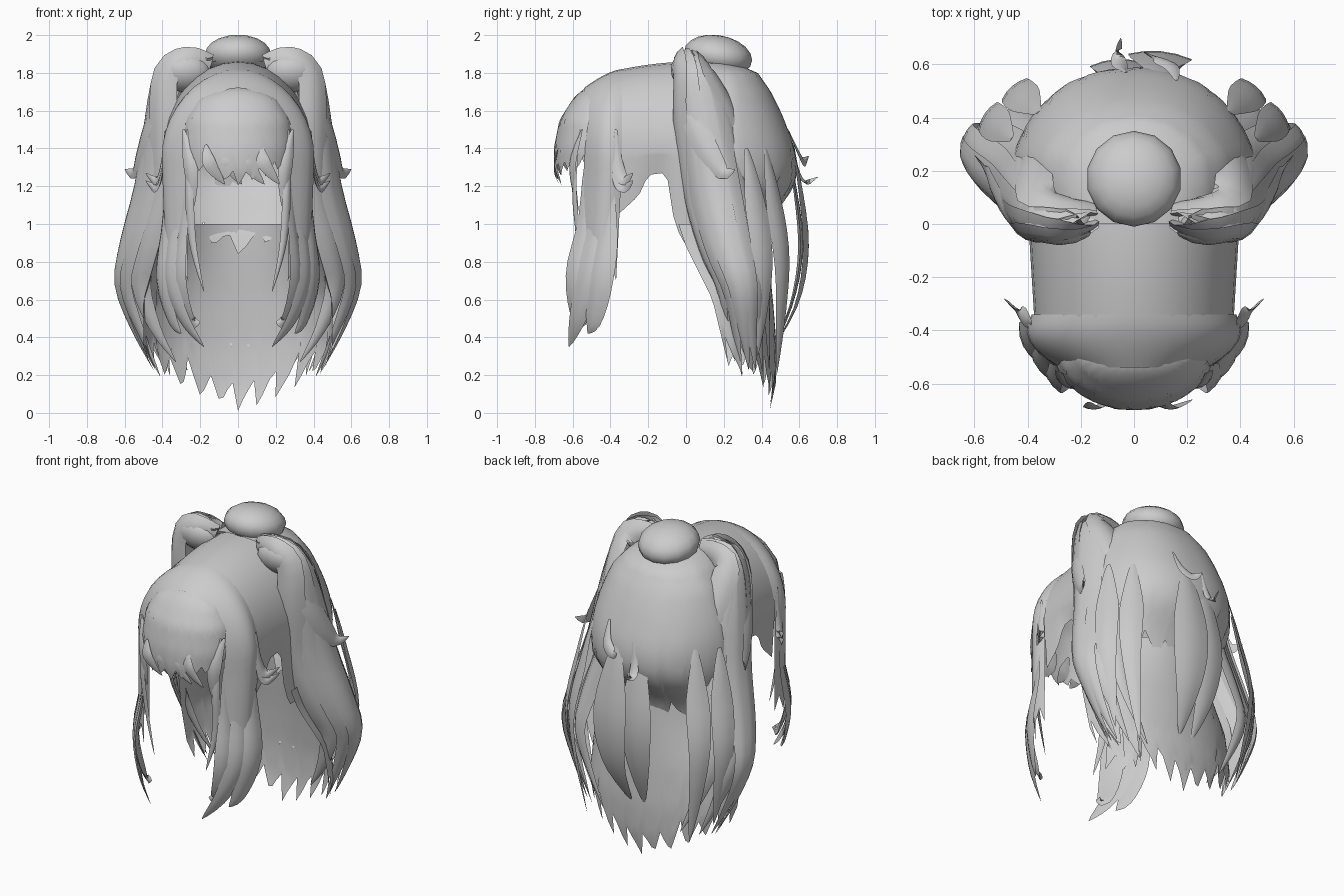
import bpy, bmesh, math, random
from mathutils import Vector

random.seed(4)
if "Cube" in bpy.data.objects:
    bpy.data.objects.remove(bpy.data.objects["Cube"])

hair = bpy.data.materials.new("hair_grey")
hair.use_nodes = True
hair.diffuse_color = (0.6, 0.6, 0.6, 1)
hair.node_tree.nodes["Principled BSDF"].inputs["Base Color"].default_value = (0.6, 0.6, 0.6, 1)


def finish(name, bm):
    bmesh.ops.recalc_face_normals(bm, faces=bm.faces)
    mesh = bpy.data.meshes.new(name)
    bm.to_mesh(mesh)
    bm.free()
    mesh.materials.append(hair)
    ob = bpy.data.objects.new(name, mesh)
    bpy.context.collection.objects.link(ob)
    bpy.ops.object.select_all(action="DESELECT")
    ob.select_set(True)
    bpy.context.view_layer.objects.active = ob
    bpy.ops.object.shade_smooth_by_angle(angle=math.radians(40))


def lerp(a, b, t):
    return a + (b - a) * t


def lookup(table, z):
    """Linear lookup in rows (z, a, b, ...) listed from high z to low z."""
    if z >= table[0][0]:
        return table[0][1:]
    for a, b in zip(table, table[1:]):
        if z >= b[0]:
            t = (z - a[0]) / (b[0] - a[0])
            return [lerp(p, q, t) for p, q in zip(a[1:], b[1:])]
    return table[-1][1:]


def spline(pts, t):
    """Catmull-Rom point on a path, t in 0..1."""
    s = min(t, 0.9999) * (len(pts) - 1)
    i = int(s)
    f = s - i
    p = [Vector(pts[max(0, min(len(pts) - 1, i + k))]) for k in (-1, 0, 1, 2)]
    return 0.5 * (2 * p[1] + (p[2] - p[0]) * f + (2 * p[0] - 5 * p[1] + 4 * p[2] - p[3]) * f * f
                  + (3 * p[1] - p[0] - 3 * p[2] + p[3]) * f ** 3)


def surface(name, fn, nu, nv):
    """Grid sheet from fn(column, v)."""
    bm = bmesh.new()
    g = [[bm.verts.new(fn(i, j / nv)) for i in range(nu + 1)] for j in range(nv + 1)]
    for j in range(nv):
        for i in range(nu):
            bm.faces.new((g[j][i], g[j][i + 1], g[j + 1][i + 1], g[j + 1][i]))
    bmesh.ops.remove_doubles(bm, verts=bm.verts, dist=0.0005)
    finish(name, bm)


def teeth(count, step, depth):
    """Ragged hem offsets: a point every few columns, uneven notches between."""
    out = []
    for i in range(count + 1):
        k = i % step
        out.append(random.uniform(0, 0.25) * depth if k == 0 else
                   depth * random.uniform(0.7, 1) * (k / (step - 1)))
    return out


def lock(name, pts, width, thick, out, n=14, root=0.15):
    """Tapered leaf-shaped lock swept along a path, facing the direction out."""
    bm = bmesh.new()
    out = Vector(out).normalized()
    rings = []
    for i in range(n + 1):
        t = i / n
        c = spline(pts, t)
        tan = (spline(pts, min(1, t + 0.02)) - spline(pts, max(0, t - 0.02))).normalized()
        side = tan.cross(out).normalized()
        nor = side.cross(tan).normalized()
        s = lerp(root, 1, min(1, t * 2.5)) * max(0.02, 1 - max(0, (t - 0.5) / 0.5) ** 1.6)
        ring = [c + side * width / 2 * s * a + nor * thick * s * b
                for a, b in ((-1, 0), (-0.5, 0.75), (0, 1), (0.5, 0.75), (1, 0), (0, -0.3))]
        rings.append([bm.verts.new(p) for p in ring])
    for a, b in zip(rings, rings[1:]):
        for k in range(6):
            bm.faces.new((a[k], a[(k + 1) % 6], b[(k + 1) % 6], b[k]))
    bm.faces.new(rings[0])
    bm.faces.new(rings[-1])
    finish(name, bm)


def pair(name, pts, width, thick, out, **kw):
    for s, label in ((1, "left"), (-1, "right")):
        lock(label + "_" + name, [(s * x, y, z) for x, y, z in pts], width, thick,
             (s * out[0], out[1], out[2]), **kw)


def puff(name, centre, radii, tilt):
    """Rounded clump; tilt lowers it towards the back."""
    bm = bmesh.new()
    bmesh.ops.create_uvsphere(bm, u_segments=14, v_segments=10, radius=1)
    for v in bm.verts:
        x, y, z = (c * r for c, r in zip(v.co, radii))
        v.co = Vector(centre) + Vector((x, y, z - y * tilt))
    finish(name, bm)


# Back of the scalp: a full dome, pinched towards the ears, with a ragged hem
cap = [(1.87, 0, 0), (1.86, .2, .24), (1.8, .31, .38), (1.7, .39, .45), (1.6, .43, .5), (1.5, .465, .54),
       (1.4, .485, .575), (1.3, .49, .59), (1.2, .49, .575), (1.12, .47, .52), (1.0, .42, .43), (.8, .37, .38)]
hem = teeth(40, 4, 0.13)


def cap_point(i, v):
    a = math.radians(lerp(-90, 90, i / 40))
    z = lerp(1.87, 0.83 + 0.14 * abs(math.sin(a)) + hem[i], v ** 1.6)
    rx, ry = lookup(cap, z)
    x = rx * math.copysign(abs(math.sin(a)) ** 0.88, a)
    y = ry * max(0, math.cos(a)) ** 0.88
    return x * (0.8 + 0.2 * min(1, y / 0.25)), y, z


surface("back_scalp", cap_point, 40, 20)


# Middle of the scalp: an arch with a raised edge above each ear
def arch(i, n, half, top, spring, foot):
    """Arch in x and z with straight legs over the outer quarter of columns."""
    q = n // 4
    if q <= i <= n - q:
        a = math.radians(lerp(-90, 90, (i - q) / (n - 2 * q)))
        return half * math.sin(a), spring + (top - spring) * math.cos(a)
    k = (q - i if i < q else i - n + q) / q
    return math.copysign(half, i - n / 2) * (1 - 0.06 * k), lerp(spring, foot, k)


ear = [(0.05, .9), (-.02, .9), (-.07, 1.05), (-.09, 1.22), (-.12, 1.27), (-.2, 1.26), (-.25, 1.15), (-.36, 1.05)]


def crown_point(i, v):
    y = lerp(0.05, -0.36, v)
    x, z = arch(i, 32, lerp(.4, .375, v), lerp(1.86, 1.815, v * v), 1.38, lookup(ear, y)[0])
    return x, y, z


surface("crown", crown_point, 32, 14)


# Front band framing the face, running down into the side locks
def band_point(i, v):
    half = lerp(.385, .28, v ** 2) + 0.035 * math.sin(math.pi * v)
    foot = 0.7 + 0.1 * (round(v * 6) % 2)
    x, z = arch(i, 40, half, lerp(1.82, 1.72, v ** 1.5), 1.35, foot)
    low = max(0, 1.3 - z)
    return x, lerp(-0.34, -0.54, v) - 0.05 * low, z


surface("front_band", band_point, 40, 6)

# Fringe: a bulging dome over the forehead with a ragged hem
fringe = [(1.725, 0, -.5), (1.71, .12, -.55), (1.66, .21, -.6), (1.55, .28, -.67),
          (1.4, .3, -.7), (1.27, .28, -.7), (1.18, .25, -.66)]
fringe_hem = teeth(36, 3, 0.08)


def fringe_point(i, v):
    a = math.radians(lerp(-95, 95, i / 36))
    z = lerp(1.725, 1.2 + 0.1 * abs(math.sin(a)) + fringe_hem[i], v ** 1.4)
    w, y = lookup(fringe, z)
    return w * math.sin(a), -0.48 + (y + 0.48) * math.cos(a), z


surface("fringe", fringe_point, 36, 14)
for x, end in ((-.17, -.07), (-.07, .02), (.03, .14), (.12, .22)):
    lock("fringe_lock", [(x, -.67, 1.42), (x + .02, -.69, 1.32), (end, -.66, 1.21)], .07, .008, (0, -1, 0))

# Long back hair: a curved sheet narrowing to a point
back = [(1.0, .4, -.04, .42), (.88, .42, .0, .43), (.6, .5, .14, .46),
        (.35, .5, .2, .48), (.15, .43, .25, .475), (0, .36, .34, .44)]
back_hem = teeth(48, 4, 0.2)


def back_point(i, v):
    a = math.radians(lerp(-90, 90, i / 48))
    z = lerp(1.0, 0.01 + 0.2 * abs(math.sin(a)) ** 1.5 + (back_hem[i] if i != 24 else 0), v)
    w, yf, yb = lookup(back, z)
    return w * math.sin(a), lerp(yf, yb, math.cos(a)), z


surface("back_hair", back_point, 48, 14)

# High side tails: a fan of long locks from front edge to back edge
tail = [(1.8, .4, -.03, .12), (1.55, .465, -.03, .25), (1.2, .52, .02, .33),
        (.9, .6, .1, .38), (.68, .635, .18, .42), (.45, .56, .22, .43), (.25, .45, .26, .44)]
for k in range(6):
    f = k / 5
    pts = [(.15, .06 * f, 1.84), (.27, lerp(-.04, .08, f), 1.875 - .02 * f)]
    for z, x, yf, yb in tail:
        inward = 0.15 * abs(2 * f - 0.9) ** 2 * min(1, (1.9 - z) * 1.6)
        pts.append((x - inward, lerp(yf, yb, f), z + (random.uniform(-.06, .1) if z < .3 else 0)))
    ang = math.radians(lerp(-65, 65, f))
    pair("tail_lock", pts, .17, .03, (math.cos(ang), math.sin(ang), 0.25), n=24, root=0.7)
pair("tail_curl", [(.2, -.02, 1.87), (.36, -.03, 1.8), (.465, .04, 1.55), (.52, .13, 1.36),
                   (.55, .2, 1.27), (.6, .26, 1.29)], .13, .02, (1, -.3, .2))
for s, label in ((1, "left"), (-1, "right")):
    puff(label + "_tail_root", (s * .28, .01, 1.8), (.14, .09, .1), 0.2)

# Loose strands between the tails and the back hair
for x, y, end in ((.46, .32, .3), (.36, .42, .2)):
    pair("inner_lock", [(x, y, 1.4), (x + .04, y + .04, 1.15), (x + .09, y + .09, .75),
                        (x, y + .06, end)], .14, .015, (x, y, 0))

# Side locks hanging in front of the shoulders
for x, y, tx, ty, end in ((.37, -.41, .3, -.52, .42), (.33, -.47, .18, -.62, .35), (.28, -.53, .2, -.58, .48)):
    pair("side_lock", [(x, y, 1.3), (x + .01, y, 1.0), (x + .03, y - .04, .72),
                       (lerp(x, tx, .3), lerp(y, ty, .7), .5), (tx, ty, end)], .15, .02, (1, -.5, 0))
pair("thin_strand", [(.27, -.56, 1.5), (.26, -.59, 1.2), (.24, -.57, .9), (.18, -.58, .64)],
     .05, .012, (.5, -1, 0))
pair("temple_strand", [(.29, -.55, 1.5), (.25, -.6, 1.3), (.24, -.57, 1.07)], .08, .015, (.4, -1, 0))
for dz in (0, .04):
    pair("side_flip", [(.385, -.37, 1.5), (.4, -.36, 1.27 + dz), (.43, -.33, 1.19 + dz),
                       (.49, -.28, 1.23 + dz)], .07, .012, (1, 0, .3))

# Broad locks and flips at the back
for x, r, w in ((-.06, .57, .2), (.09, .6, .24)):
    lock("back_lock", [(x, r - .04, 1.4), (x, r, 1.2), (x * 1.1, r + .03, .88),
                       (x, r - .01, .6), (x * .6, .47, .35)], w, .02, (x, 1, 0))
lock("back_flip", [(-.03, .57, 1.42), (-.05, .59, 1.28), (-.06, .63, 1.22), (-.05, .7, 1.25)],
     .06, .012, (0, 1, .3))
lock("back_wisp", [(.16, .54, 1.5), (.14, .59, 1.38), (.08, .62, 1.33), (.03, .65, 1.36)],
     .07, .012, (0, 1, .3))

# Bun on top
puff("bun", (0, .17, 1.89), (.18, .18, .11), 0.12)
